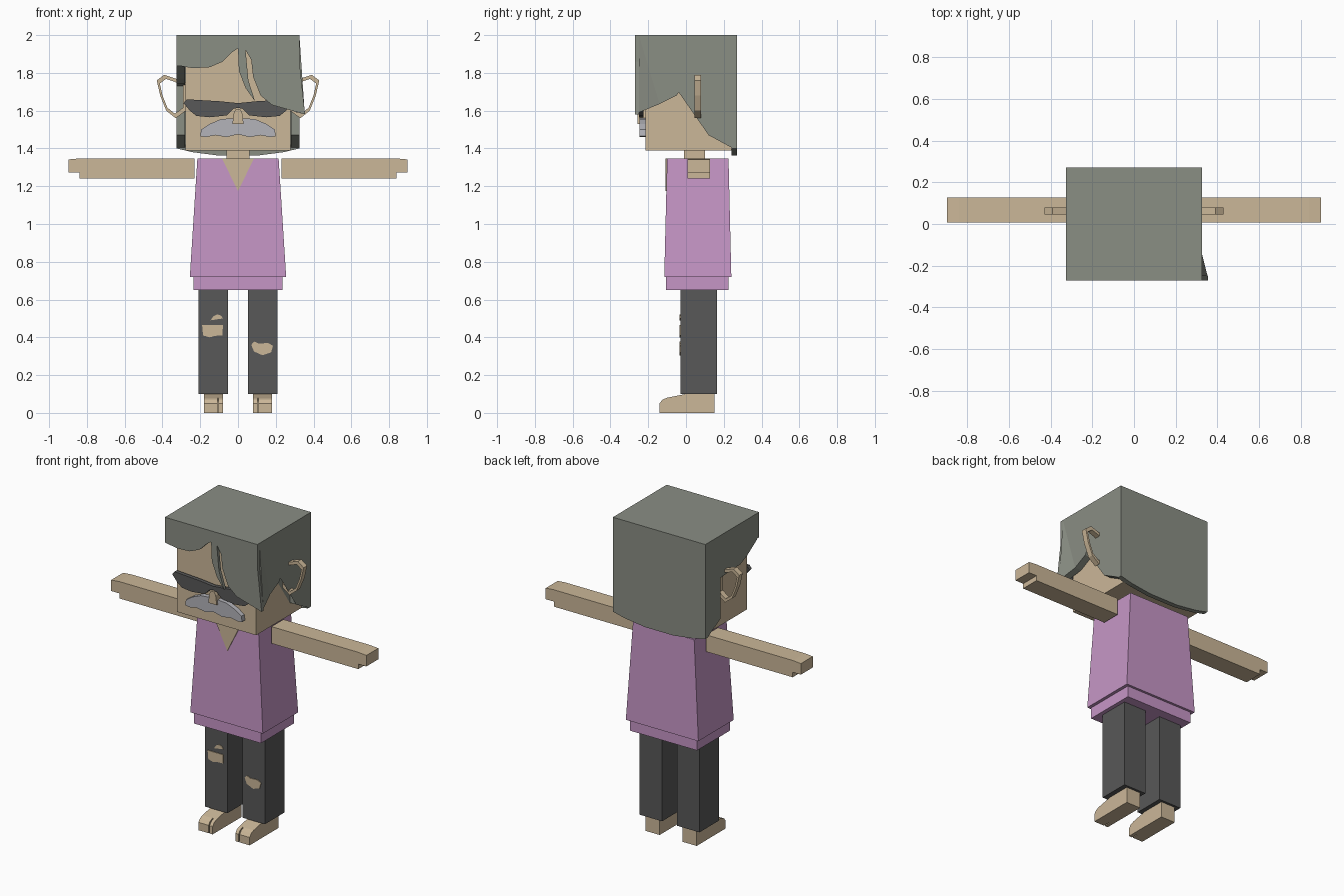
import bpy
import bmesh

cube = bpy.data.objects.get("Cube")
if cube:
    bpy.data.objects.remove(cube, do_unlink=True)


def material(name, rgb):
    """Flat material from 0-255 display values, stored linear."""
    linear = [((c / 255 + 0.055) / 1.055) ** 2.4 for c in rgb] + [1]
    mat = bpy.data.materials.new(name)
    mat.use_nodes = True
    mat.diffuse_color = linear
    bsdf = next(n for n in mat.node_tree.nodes if n.type == 'BSDF_PRINCIPLED')
    bsdf.inputs["Base Color"].default_value = linear
    return mat


SKIN = material("skin", (203, 183, 152))
HAIR = material("grey_hair", (138, 142, 132))
SHIRT = material("lilac_shirt", (198, 150, 198))
DARK = material("charcoal", (88, 88, 88))
SILVER = material("silver_moustache", (180, 180, 186))


def finish(name, bm, mat, mirror=False):
    bmesh.ops.recalc_face_normals(bm, faces=bm.faces)
    mesh = bpy.data.meshes.new(name)
    bm.to_mesh(mesh)
    bm.free()
    mesh.materials.append(mat)
    obj = bpy.data.objects.new(name, mesh)
    bpy.context.collection.objects.link(obj)
    if mirror:
        mod = obj.modifiers.new("mirror", 'MIRROR')
        mod.use_mirror_merge = False
    return obj


def prism(name, mat, pts, lo, hi, axis='y', mirror=False, edit=None):
    """Extrude an (x, z) outline along y, or a (y, z) outline along x."""
    bm = bmesh.new()
    place = (lambda a, z, t: (a, t, z)) if axis == 'y' else (lambda a, z, t: (t, a, z))
    ends = [[bm.verts.new(place(a, z, t)) for a, z in pts] for t in (lo, hi)]
    for ring in ends:
        bm.faces.new(ring)
    for i in range(len(pts)):
        j = (i + 1) % len(pts)
        bm.faces.new((ends[0][i], ends[0][j], ends[1][j], ends[1][i]))
    if edit:
        bmesh.ops.triangulate(bm, faces=bm.faces)
        for v in bm.verts:
            edit(v.co)
    return finish(name, bm, mat, mirror)


def box(name, mat, x, y, z, mirror=False):
    pts = [(x[0], z[0]), (x[1], z[0]), (x[1], z[1]), (x[0], z[1])]
    return prism(name, mat, pts, y[0], y[1], mirror=mirror)


# Head and neck
box("head", SKIN, (-.278, .278), (-.215, .24), (1.39, 1.965))
box("neck", SKIN, (-.06, .06), (-.01, .10), (1.33, 1.40))
prism("nose", SKIN, [(-.03, 1.53), (.03, 1.53), (.022, 1.59), (.01, 1.61),
                     (-.01, 1.61), (-.022, 1.59)], -.256, -.21)

# Ears: open loops at the sides of the head
ear = [(.275, 1.60), (.33, 1.56), (.38, 1.60), (.412, 1.68),
       (.43, 1.76), (.39, 1.79), (.33, 1.77), (.275, 1.75)]
bm = bmesh.new()
rings = []
for scale, y in ((1, .045), (1, .08), (.8, .08), (.8, .045)):
    rings.append([bm.verts.new((.35 + (x - .35) * scale, y, 1.68 + (z - 1.68) * scale))
                  for x, z in ear])
for k in range(4):
    a, b = rings[k], rings[(k + 1) % 4]
    for i in range(len(ear)):
        j = (i + 1) % len(ear)
        bm.faces.new((a[i], a[j], b[j], b[i]))
finish("ear_loop", bm, SKIN, mirror=True)

# Sunglasses
prism("sunglass_lens", DARK,
      [(.288, 1.64), (.272, 1.66), (.1, 1.65), (0, 1.64), (0, 1.615), (.025, 1.61),
       (.06, 1.575), (.15, 1.565), (.22, 1.572), (.255, 1.60)],
      -.249, -.225, mirror=True)

# Moustache
prism("moustache", SILVER,
      [(0, 1.54), (.03, 1.56), (.09, 1.555), (.15, 1.53), (.195, 1.50), (.2, 1.465),
       (.17, 1.46), (.12, 1.47), (.06, 1.46), (0, 1.475)],
      -.245, -.21, mirror=True)

# Hair: swept fringe, cap, side panels and long back
prism("hair_fringe", HAIR,
      [(-.325, 2), (-.325, 1.84), (-.24, 1.825), (-.15, 1.83), (-.08, 1.86),
       (-.03, 1.91), (0, 1.93), (.005, 1.81), (.04, 1.72), (.09, 1.65),
       (.055, 1.76), (.04, 1.92), (.07, 1.87), (.08, 1.78), (.12, 1.68),
       (.18, 1.63), (.355, 1.58), (.325, 1.86), (.325, 2)], -.27, -.25)
box("hair_cap", HAIR, (-.28, .28), (-.25, .24), (1.96, 2))
prism("hair_back", HAIR,
      [(-.325, 2), (-.325, 1.40), (-.24, 1.38), (-.1, 1.362), (.1, 1.362),
       (.24, 1.38), (.325, 1.40), (.325, 2)], .24, .27)
temple = [(-.01, 1.74), (.12, 1.73), (.12, 1.47), (.24, 1.405), (.24, 2), (-.25, 2)]


def flare(co):
    if co.y < -.2 and co.z < 1.7:
        co.x += .028


prism("hair_left_side", HAIR,
      [(-.25, 1.59), (-.14, 1.635), (-.05, 1.68)] + temple, .28, .325, 'x', edit=flare)
prism("hair_right_side", HAIR,
      [(-.25, 1.835), (-.15, 1.77), (-.08, 1.74)] + temple, -.325, -.28, 'x')

# Shirt: tapered body, hem and open collar
bm = bmesh.new()
low, top = [[bm.verts.new((x, y, z)) for x, y in ((-w, f), (w, f), (w, b), (-w, b))]
            for w, f, b, z in ((.255, -.115, .24, .72), (.215, -.10, .225, 1.348))]
bm.faces.new(low)
bm.faces.new(top)
for i in range(4):
    j = (i + 1) % 4
    bm.faces.new((low[i], low[j], top[j], top[i]))
finish("shirt_body", bm, SHIRT)
box("shirt_hem", SHIRT, (-.235, .235), (-.105, .225), (.65, .73))
prism("collar_opening", SKIN, [(-.085, 1.347), (0, 1.175), (.085, 1.347)], -.108, -.101)

# Arms with a stepped hand at the end
prism("arm", SKIN, [(.23, 1.24), (.84, 1.24), (.84, 1.272), (.897, 1.272),
                    (.897, 1.342), (.84, 1.347), (.23, 1.347)], .008, .128, mirror=True)

# Trouser legs with torn patches
box("trouser_leg", DARK, (.053, .21), (-.03, .165), (.10, .66), mirror=True)
tears = {
    "right_knee_tear": [(-.19, .465), (-.185, .41), (-.15, .40), (-.12, .408),
                        (-.082, .41), (-.08, .465)],
    "right_thigh_tear": [(-.145, .49), (-.08, .50), (-.09, .515), (-.11, .522), (-.13, .512)],
    "left_knee_tear": [(.07, .36), (.085, .325), (.13, .305), (.175, .32), (.185, .355),
                       (.16, .37), (.11, .367), (.085, .378)],
}
for name, outline in tears.items():
    prism(name, SKIN, outline, -.034, -.029)

# Feet with a separate big toe
prism("foot", SKIN, [(-.10, 0), (.15, 0), (.15, .105), (0, .10), (-.10, .08)],
      .08, .18, 'x', mirror=True)
toe = [(-.14, 0), (-.10, 0), (-.10, .08), (-.125, .07), (-.14, .05)]
for name, lo, hi in (("big_toe", .08, .102), ("small_toes", .109, .18)):
    prism(name, SKIN, toe, lo, hi, 'x', mirror=True)
